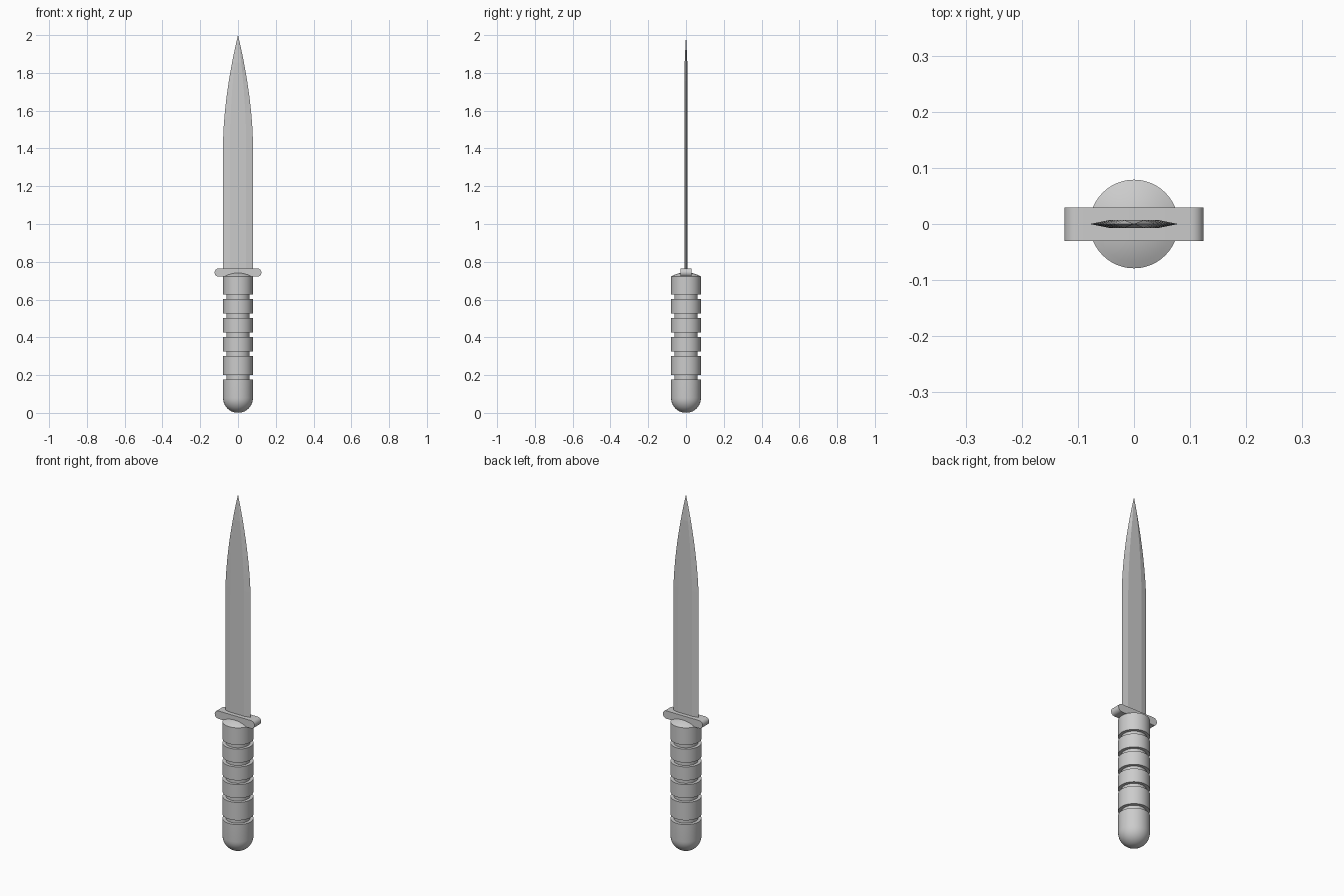
import bpy, bmesh, math

if "Cube" in bpy.data.objects:
    bpy.data.objects.remove(bpy.data.objects["Cube"])

steel = bpy.data.materials.new("plain grey")
steel.use_nodes = True
grey = (0.6, 0.6, 0.6, 1)
steel.diffuse_color = grey
steel.node_tree.nodes["Principled BSDF"].inputs["Base Color"].default_value = grey


def finish(name, bm, smooth=None):
    bmesh.ops.recalc_face_normals(bm, faces=bm.faces)
    mesh = bpy.data.meshes.new(name)
    bm.to_mesh(mesh)
    bm.free()
    obj = bpy.data.objects.new(name, mesh)
    bpy.context.collection.objects.link(obj)
    mesh.materials.append(steel)
    if smooth:
        bpy.ops.object.select_all(action='DESELECT')
        obj.select_set(True)
        bpy.context.view_layer.objects.active = obj
        bpy.ops.object.shade_smooth_by_angle(angle=math.radians(smooth))
    return obj


def loft(bm, rings):
    """Skin a list of equal-length closed rings."""
    for a, b in zip(rings, rings[1:]):
        n = len(a)
        for i in range(n):
            j = (i + 1) % n
            bm.faces.new((a[i], a[j], b[j], b[i]))


# Handle: lathed profile with domed pommel, grooves and a shallow cap
R, GROOVE_R, SEGMENTS = 0.079, 0.062, 48
profile = []
for k in range(1, 11):
    a = math.radians(9 * k)
    profile.append((R * math.sin(a), R * (1 - math.cos(a))))
for low in (0.177, 0.302, 0.402, 0.502, 0.602):
    high = low + 0.024
    profile += [(R, low), (GROOVE_R, low), (GROOVE_R, high), (R, high)]
profile.append((R, 0.722))
for k in range(1, 7):
    t = 1 - k / 7
    profile.append((R * t, 0.722 + 0.022 * (1 - t * t)))

bm = bmesh.new()
rings = [[bm.verts.new((r * math.cos(math.tau * i / SEGMENTS),
                        r * math.sin(math.tau * i / SEGMENTS), z))
          for i in range(SEGMENTS)] for r, z in profile]
loft(bm, rings)
bm.faces.new(rings[0])
bm.faces.new(rings[-1])
finish("handle", bm, 35)

# Guard: flat bar with rounded ends, extruded front to back
bm = bmesh.new()
END_R, HALF, MID_Z = 0.022, 0.102, 0.743
outline = []
for side in (1, -1):
    for k in range(13):
        a = math.radians(-90 + 15 * k)
        outline.append((side * (HALF + END_R * math.cos(a)),
                        MID_Z + side * END_R * math.sin(a)))
rings = [[bm.verts.new((x, y, z)) for x, z in outline] for y in (-0.03, 0.029)]
loft(bm, rings)
for ring in rings:
    bm.faces.new(ring)
finish("guard", bm, 35)

# Blade: hexagonal section that tapers in a curve to the point
bm = bmesh.new()
HALF_W, HALF_T, SHOULDER = 0.079, 0.007, 1.42
sections = [(0.75, 1.0)]
for k in range(12):
    t = k / 12
    sections.append((SHOULDER + (2 - SHOULDER) * t, 1 - t ** 1.75))
rings = []
for z, s in sections:
    w, flat = HALF_W * s, HALF_W * 0.55 * s
    t = HALF_T * min(1, s * 2.5)
    rings.append([bm.verts.new((x, y, z)) for x, y in (
        (w, 0), (flat, t), (-flat, t), (-w, 0), (-flat, -t), (flat, -t))])
loft(bm, rings)
bm.faces.new(rings[0])
tip = bm.verts.new((0, 0, 2))
last = rings[-1]
for i in range(6):
    bm.faces.new((last[i], last[(i + 1) % 6], tip))
finish("blade", bm)
